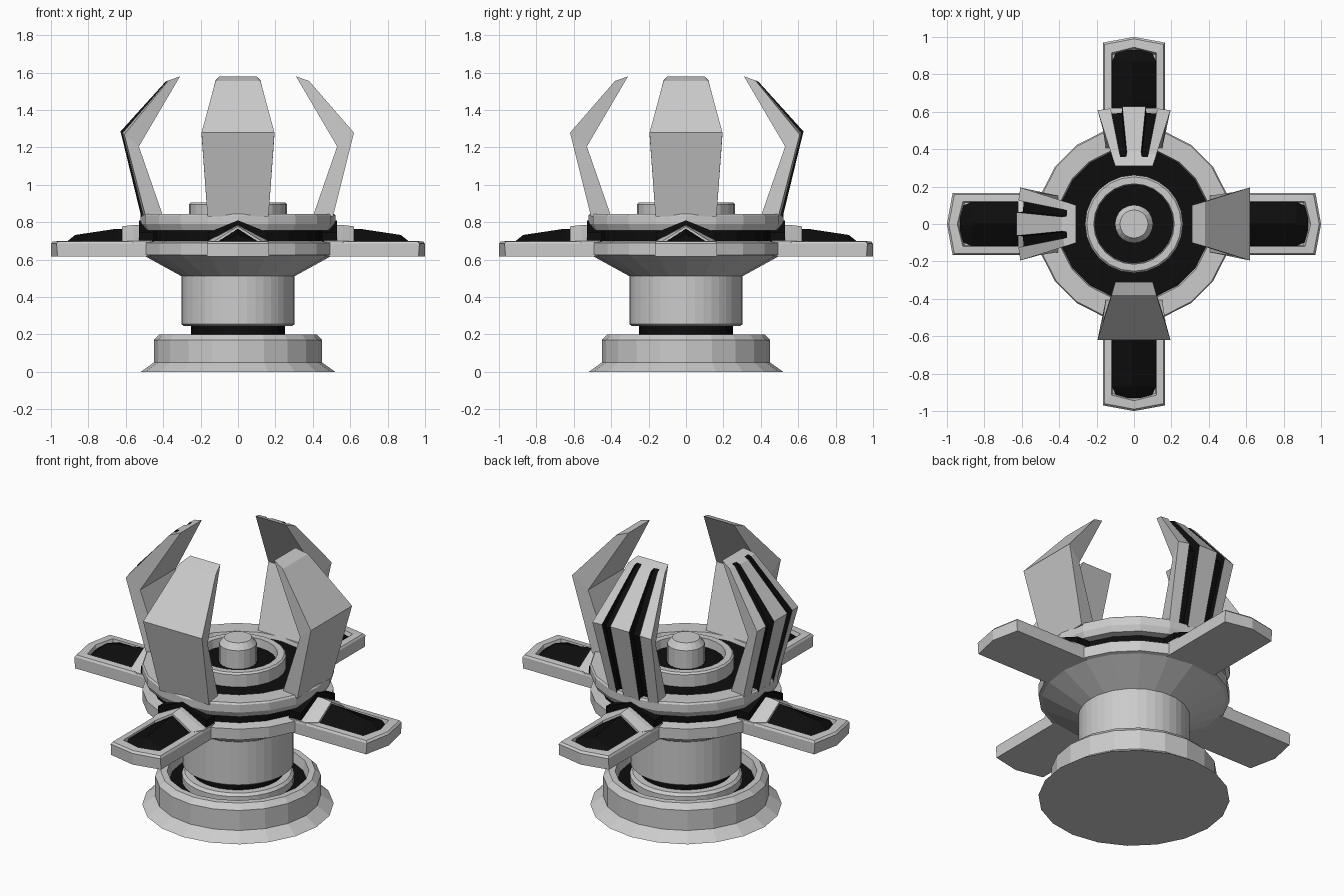
import bpy, bmesh, math
from mathutils import Matrix

if "Cube" in bpy.data.objects:
    bpy.data.objects.remove(bpy.data.objects["Cube"])

black = bpy.data.materials.new("black")
black.diffuse_color = (0.004, 0.004, 0.004, 1)
black.use_nodes = True
black.node_tree.nodes["Principled BSDF"].inputs["Base Color"].default_value = black.diffuse_color
grey = bpy.data.materials.new("grey")
grey.diffuse_color = (0.8, 0.8, 0.8, 1)
grey.use_nodes = True
grey.node_tree.nodes["Principled BSDF"].inputs["Base Color"].default_value = grey.diffuse_color


def loft(name, rings, mat=None, dark_columns=(), angle=0):
    """Bridge equal-sized closed rings, cap both ends, turn about z."""
    bm = bmesh.new()
    loops = [[bm.verts.new(p) for p in ring] for ring in rings]
    n = len(loops[0])
    for a, b in zip(loops, loops[1:]):
        for j in range(n):
            k = (j + 1) % n
            f = bm.faces.new((a[j], a[k], b[k], b[j]))
            f.material_index = 1 if j in dark_columns else 0
    bm.faces.new(loops[0][::-1])
    bm.faces.new(loops[-1])
    bmesh.ops.recalc_face_normals(bm, faces=bm.faces[:])
    bm.transform(Matrix.Rotation(math.radians(angle), 4, 'Z'))
    me = bpy.data.meshes.new(name)
    bm.to_mesh(me)
    bm.free()
    ob = bpy.data.objects.new(name, me)
    bpy.context.collection.objects.link(ob)
    if dark_columns:
        me.materials.append(grey)
        me.materials.append(black)
    elif mat:
        me.materials.append(mat)
    return ob


def lathe(name, profile, mat=None, sides=20):
    return loft(name, [[(r * math.cos(2 * math.pi * i / sides),
                         r * math.sin(2 * math.pi * i / sides), z)
                        for i in range(sides)] for r, z in profile], mat)


# Pedestal: flared foot with a dark moat, inner ring, neck and column
lathe("foot", [(.52, 0), (.45, .05), (.45, .17), (.42, .2), (.385, .2), (.37, .13)])
lathe("foot_moat", [(.38, .12), (.38, .145)], black)
lathe("foot_inner_ring", [(.305, .12), (.305, .185), (.29, .2), (.25, .2)], None, 32)
lathe("neck", [(.25, .18), (.25, .26)], black, 32)
lathe("column", [(.29, .245), (.302, .255), (.302, .515)], None, 40)

# Platform: underside cone, disc, dark band and upper ring
lathe("platform", [(.3, .51), (.5, .62), (.52, .625), (.52, .69), (.46, .70)])
lathe("dark_band", [(.46, .69), (.46, .77)], black)
lathe("upper_ring", [(.46, .755), (.505, .757), (.522, .79), (.522, .835),
                     (.515, .845), (.41, .845), (.40, .81)])
lathe("deck", [(.405, .80), (.405, .822)], black)
lathe("centre_ring", [(.262, .81), (.262, .895), (.252, .905), (.215, .905), (.208, .84)], None, 24)
lathe("centre_well", [(.21, .83), (.21, .855)], black, 24)
lathe("centre_knob", [(.102, .84), (.102, .965), (.075, 1.0)], None, 20)


def outline(x0, x1, x2, w, z):
    return [(x0, -w, z), (x1, -w, z), (x2, 0, z), (x1, w, z), (x0, w, z)]


def gable(name, sections, mat, angle):
    """Roof-shaped slab from (x, half width, eave z, ridge z) sections."""
    return loft(name, [[(x, -w, .66), (x, -w, e), (x, 0, r), (x, w, e), (x, w, .66)]
                       for x, w, e, r in sections], mat, angle=angle)


# Petal stations: outer (r, z, half width), inner (r, z, half width)
STATIONS = [((.52, .83, .163), (.40, .83, .15)),
            ((.63, 1.287, .195), (.53, 1.205, .17)),
            ((.388, 1.552, .12), (.31, 1.58, .10))]
# (across, depth fraction) of the outer face
PLAIN = [(-1, .1), (1, .1)]
GROOVED = [(-1, .22), (-.64, .12), (-.62, .4), (-.34, .36), (-.32, .02),
           (.32, .02), (.34, .36), (.62, .4), (.64, .12), (1, .22)]


def petal(name, section, dark, angle):
    rings = []
    for (ro, zo, wo), (ri, zi, wi) in STATIONS:
        ring = [(ro + (ri - ro) * t, u * wo, zo + (zi - zo) * t) for u, t in section]
        rings.append(ring + [(ri, wi, zi), (ri, -wi, zi)])
    return loft(name, rings, None, dark, angle)


# Four arms and petals; the back and left petals carry dark grooves
for side, a in (("right", 0), ("back", 90), ("left", 180), ("front", 270)):
    loft(side + "_arm", [outline(.40, .965, 1.0, .165, .618),
                         outline(.40, .97, 1.0, .165, .685),
                         outline(.41, .96, .99, .158, .697),
                         outline(.52, .915, .945, .12, .70),
                         outline(.53, .905, .935, .115, .67)], angle=a)
    gable(side + "_arm_panel", [(.55, .112, .69, .765), (.65, .118, .69, .765),
                                (.87, .118, .69, .732), (.93, .09, .672, .685)], black, a)
    gable(side + "_arm_collar", [(.46, .163, .70, .785), (.56, .163, .70, .785),
                                 (.62, .125, .70, .778)], None, a)
    gable(side + "_arm_collar_trim", [(.45, .16, .745, .81), (.53, .16, .745, .81)], black, a)
    if side in ("back", "left"):
        petal(side + "_petal", GROOVED, (1, 2, 3, 5, 6, 7), a)
    else:
        petal(side + "_petal", PLAIN, (), a)
